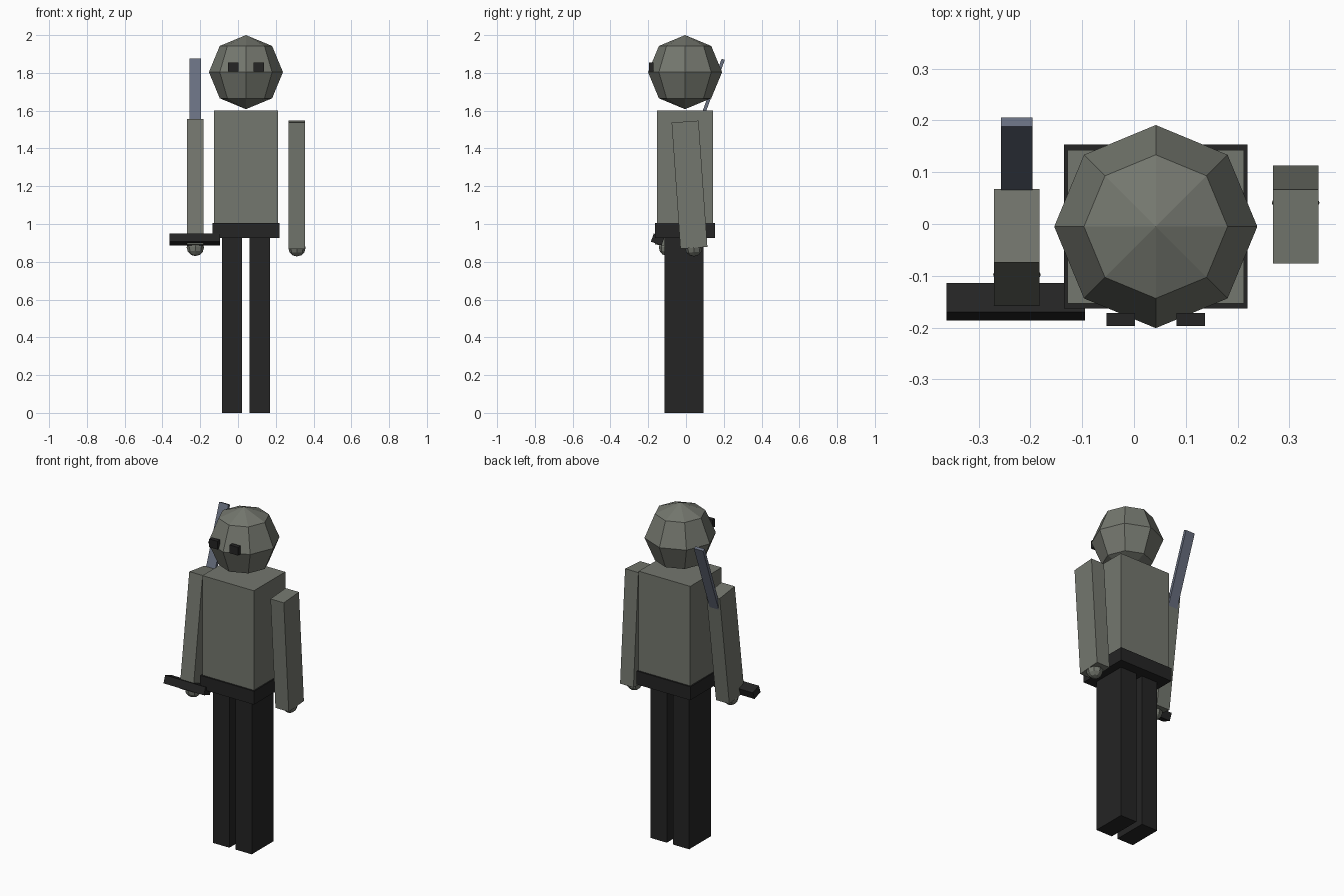
import bpy
from math import radians

if "Cube" in bpy.data.objects:
    bpy.data.objects.remove(bpy.data.objects["Cube"], do_unlink=True)


def material(name, rgb):
    mat = bpy.data.materials.new(name)
    mat.use_nodes = True
    color = (*rgb, 1)
    mat.diffuse_color = color
    mat.node_tree.nodes["Principled BSDF"].inputs["Base Color"].default_value = color
    return mat


grey = material("warm grey", (0.174, 0.184, 0.156))
black = material("soft black", (0.018, 0.018, 0.018))
steel = material("blue steel", (0.14, 0.16, 0.215))


def finish(name, mat):
    obj = bpy.context.object
    obj.name = name
    obj.data.name = name
    obj.data.materials.append(mat)
    return obj


def box(name, mat, center, size, tilt=0):
    """Box with the given full size, tilted about x in degrees."""
    bpy.ops.mesh.primitive_cube_add(size=1, location=center,
                                    rotation=(radians(tilt), 0, 0))
    obj = finish(name, mat)
    obj.scale = size
    return obj


def ball(name, mat, center, radius, rings, tilt=0):
    """Flat-shaded eight-sided sphere."""
    bpy.ops.mesh.primitive_uv_sphere_add(segments=8, ring_count=rings,
                                         radius=radius, location=center,
                                         rotation=(radians(tilt), 0, 0))
    return finish(name, mat)


MID = 0.042  # centre line of the body

# Head and eyes
ball("head", grey, (MID, -0.005, 1.804), 0.196, 4)
for side, label in ((-1, "right"), (1, "left")):
    box(label + "_eye", black, (MID + side * 0.068, -0.184, 1.831), (0.055, 0.025, 0.049))

# Body
box("torso", grey, (MID, -0.005, 1.3), (0.34, 0.296, 0.6))
box("belt", black, (MID, -0.005, 0.966), (0.355, 0.316, 0.08))
for side, label in ((-1, "right"), (1, "left")):
    box(label + "_leg", black, (MID + side * 0.074, -0.01, 0.467), (0.108, 0.206, 0.934))

# Arms swing in opposite directions, with a hand at each lower end
arm_size = (0.088, 0.143, 0.67)
box("left_arm", grey, (0.312, 0.0185, 1.208), arm_size, 4)
ball("left_hand", grey, (0.312, 0.041, 0.874), 0.046, 6, 4)
box("right_arm", grey, (-0.226, -0.0485, 1.214), arm_size, -7.8)
ball("right_hand", grey, (-0.226, -0.098, 0.876), 0.046, 6, -7.8)

# Sword leaning back along the right arm
box("sword_blade", steel, (-0.226, 0.0235, 1.395), (0.061, 0.018, 1.015), -20)
box("sword_guard", black, (-0.2285, -0.15, 0.918), (0.267, 0.06, 0.046), -20)
